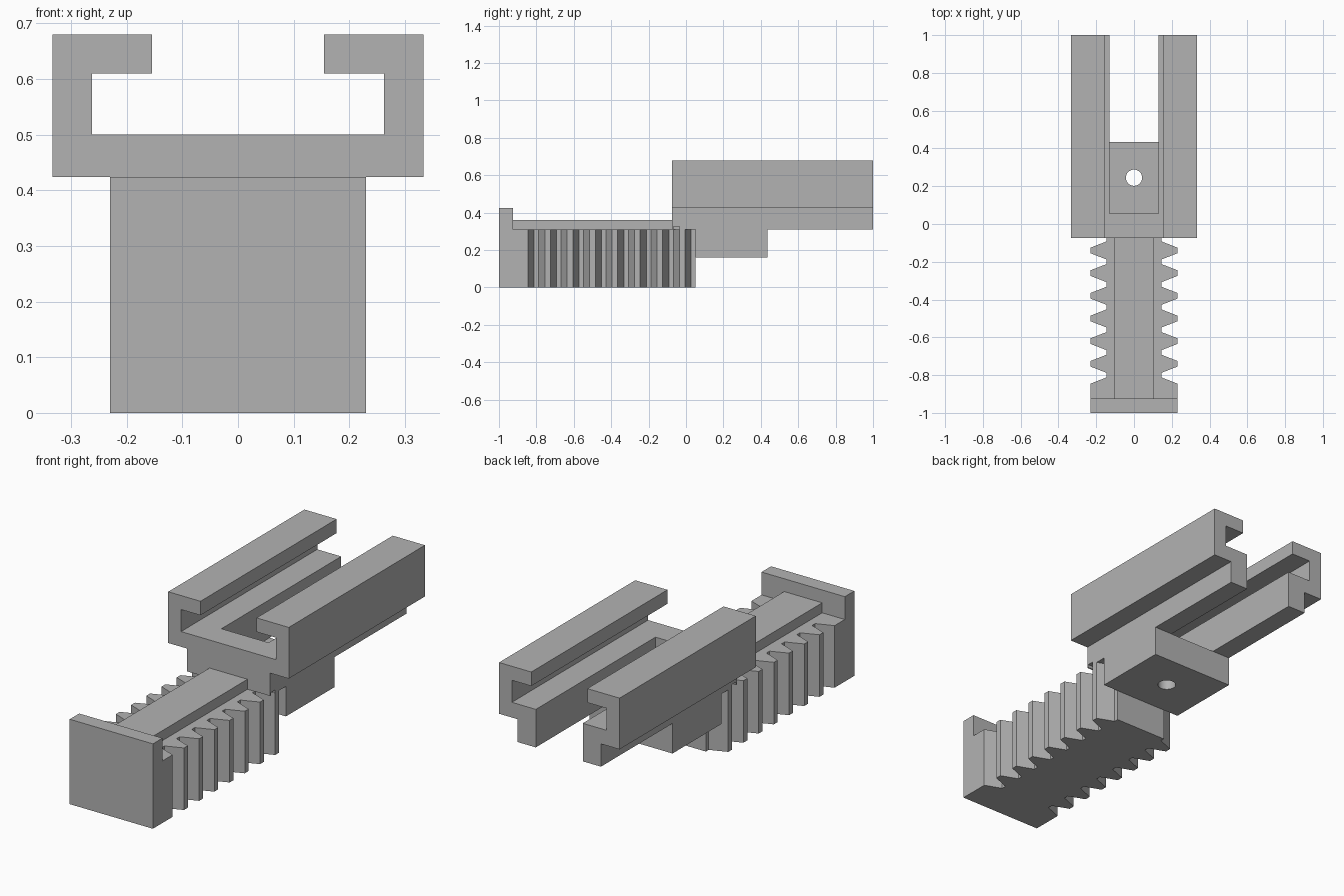
import bpy
import bmesh
from mathutils import Matrix, Vector

default = bpy.data.objects.get("Cube")
if default:
    bpy.data.objects.remove(default, do_unlink=True)

grey = bpy.data.materials.new("plain grey")
grey.use_nodes = True
colour = (0.45, 0.45, 0.45, 1)
grey.diffuse_color = colour
grey.node_tree.nodes["Principled BSDF"].inputs["Base Color"].default_value = colour


def finish(bm, name):
    bmesh.ops.recalc_face_normals(bm, faces=bm.faces)
    mesh = bpy.data.meshes.new(name)
    bm.to_mesh(mesh)
    bm.free()
    mesh.materials.append(grey)
    obj = bpy.data.objects.new(name, mesh)
    bpy.context.collection.objects.link(obj)
    return obj


def extrude(name, outline, offset):
    """Extrude a closed outline of 3D points along an offset."""
    bm = bmesh.new()
    face = bm.faces.new([bm.verts.new(p) for p in outline])
    result = bmesh.ops.extrude_face_region(bm, geom=[face], use_keep_orig=True)
    moved = [v for v in result["geom"] if isinstance(v, bmesh.types.BMVert)]
    bmesh.ops.translate(bm, verts=moved, vec=Vector(offset))
    return finish(bm, name)


def box(name, x, y, z):
    outline = [(x[0], y[0], z[0]), (x[1], y[0], z[0]),
               (x[1], y[1], z[0]), (x[0], y[1], z[0])]
    return extrude(name, outline, (0, 0, z[1] - z[0]))


def cut(target, cutter):
    cutter.hide_render = True
    mod = target.modifiers.new("cut", "BOOLEAN")
    mod.operation = "DIFFERENCE"
    mod.solver = "EXACT"
    mod.object = cutter
    bpy.context.view_layer.objects.active = target
    bpy.ops.object.modifier_apply(modifier=mod.name)
    bpy.data.objects.remove(cutter, do_unlink=True)


def mirrored(half):
    """Close a half outline of (x, other) pairs across x = 0."""
    return half + [(-x, v) for x, v in reversed(half)]


# Toothed rack: outline repeated tooth by tooth, then raised
TIP, ROOT, PITCH = 0.23, 0.145, 0.12
side = [(TIP, -0.925)]
for i in range(8):
    y = -0.845 + PITCH * i
    side += [(TIP, y), (ROOT, y + 0.033)]
    if i < 7:
        side += [(ROOT, y + 0.057), (TIP, y + 0.09)]
side.append((ROOT, 0.05))
extrude("toothed_rack", [(x, y, 0) for x, y in mirrored(side)], (0, 0, 0.31))

# End plate and the raised spine on the rack
box("end_plate", (-TIP, TIP), (-1, -0.925), (0, 0.424))
box("spine", (-0.105, 0.105), (-0.925, -0.075), (0.31, 0.36))

# Channel with inward lips and a narrower foot below
section = [(0.23, 0.31), (0.23, 0.424), (0.333, 0.424), (0.333, 0.68),
           (0.155, 0.68), (0.155, 0.61), (0.262, 0.61), (0.262, 0.50)]
channel = extrude("channel", [(x, -0.075, z) for x, z in mirrored(section)],
                  (0, 1.075, 0))

# Long open slot through the channel floor
cut(channel, box("slot_cutter", (-0.13, 0.13), (0.055, 1.1), (0.2, 0.56)))

# Shallow notches under the channel above one tooth gap
for s in (-1, 1):
    xs = sorted((s * ROOT, s * 0.3))
    cut(channel, box("notch_cutter", xs, (-0.068, -0.035), (0.25, 0.325)))

# Mounting block with a round hole
block = box("mounting_block", (-TIP, TIP), (0.05, 0.435), (0.16, 0.31))
bm = bmesh.new()
bmesh.ops.create_cone(bm, cap_ends=True, segments=32, radius1=0.043,
                      radius2=0.043, depth=0.5,
                      matrix=Matrix.Translation((0, 0.245, 0.235)))
cut(block, finish(bm, "hole_cutter"))
bpy.ops.object.select_all(action="DESELECT")
block.select_set(True)
bpy.context.view_layer.objects.active = block
bpy.ops.object.shade_smooth_by_angle()
